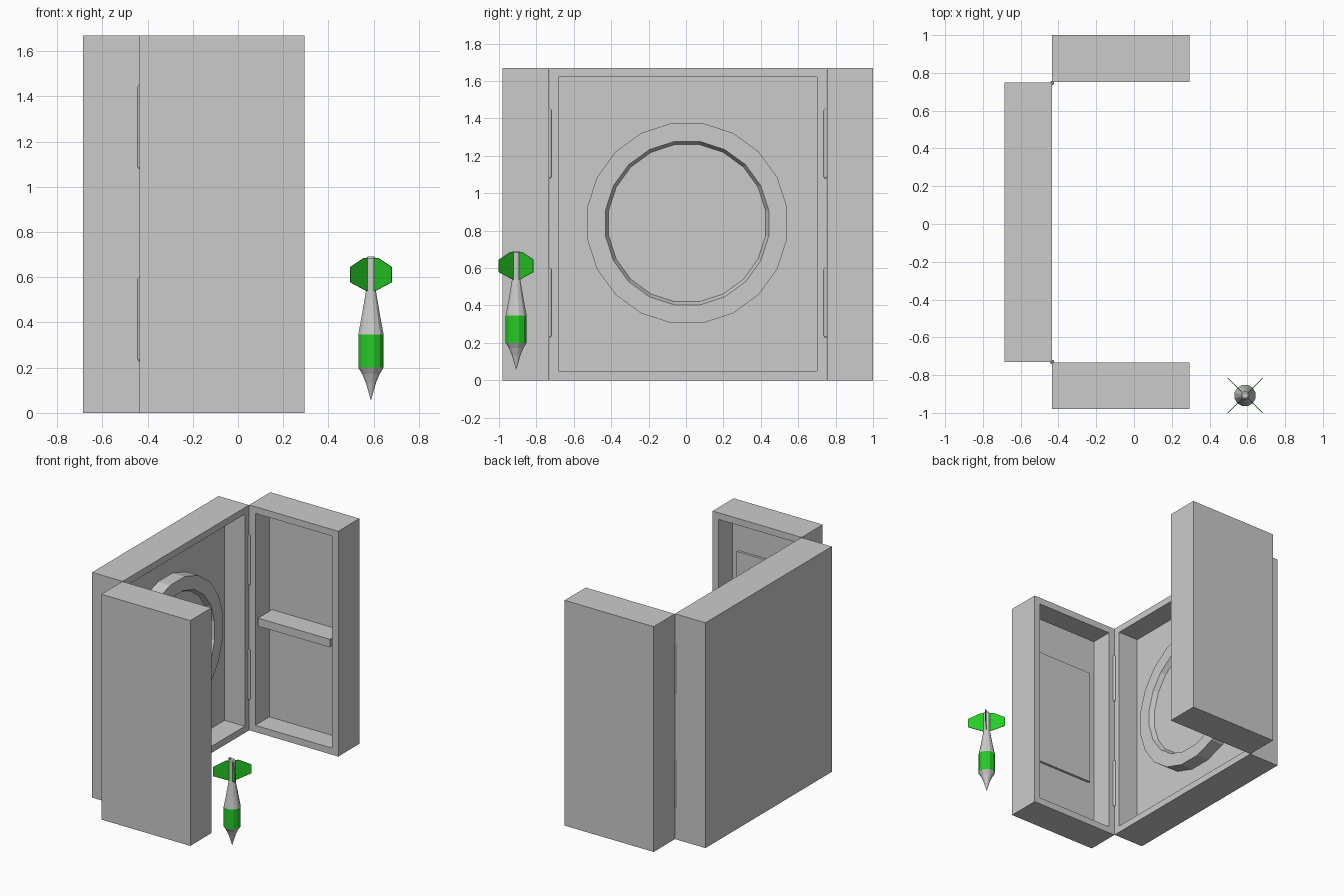
import bpy, bmesh, math
from mathutils import Vector, Matrix

if "Cube" in bpy.data.objects:
    bpy.data.objects.remove(bpy.data.objects["Cube"])

green = bpy.data.materials.new("green")
green.diffuse_color = (0.02, 0.6, 0.02, 1)
green.use_nodes = True
green.node_tree.nodes["Principled BSDF"].inputs["Base Color"].default_value = green.diffuse_color


def finish(name, bm, mat=None):
    bmesh.ops.recalc_face_normals(bm, faces=bm.faces[:])
    mesh = bpy.data.meshes.new(name)
    bm.to_mesh(mesh)
    bm.free()
    ob = bpy.data.objects.new(name, mesh)
    bpy.context.collection.objects.link(ob)
    if mat:
        mesh.materials.append(mat)
    return ob


def cube_bm(lo, hi):
    lo, hi = Vector(lo), Vector(hi)
    bm = bmesh.new()
    m = Matrix.Translation((lo + hi) / 2) @ Matrix.Diagonal((*(hi - lo), 1))
    bmesh.ops.create_cube(bm, size=1, matrix=m)
    bm.normal_update()
    return bm


def box(name, lo, hi):
    return finish(name, cube_bm(lo, hi))


def tray(name, lo, hi, facing, border=0.07, depth=0.165):
    """Solid box with a square recess sunk into the side that faces `facing`."""
    d = Vector(facing)
    bm = cube_bm(lo, hi)
    face = max(bm.faces, key=lambda f: f.normal.dot(d))
    bmesh.ops.inset_individual(bm, faces=[face], thickness=border)
    floor = bmesh.ops.extrude_discrete_faces(bm, faces=[face])["faces"][0]
    bmesh.ops.translate(bm, verts=floor.verts[:], vec=-d * depth)
    return finish(name, bm)


def lathe(name, profile, sides, matrix, mat=None):
    """Turn (radius, height) points about z; radius 0 makes a pole, open ends are capped."""
    bm = bmesh.new()
    rings = []
    for r, h in profile:
        if r == 0:
            rings.append([bm.verts.new((0, 0, h))] * sides)
        else:
            angles = [2 * math.pi * (i + 0.5) / sides for i in range(sides)]
            rings.append([bm.verts.new((r * math.cos(a), r * math.sin(a), h)) for a in angles])
    for a, b in zip(rings, rings[1:]):
        for i in range(sides):
            j = (i + 1) % sides
            bm.faces.new(list(dict.fromkeys((a[i], a[j], b[j], b[i]))))
    for ring in (rings[0], rings[-1]):
        if ring[0] is not ring[1]:
            bm.faces.new(ring)
    bm.transform(matrix)
    return finish(name, bm, mat)


H = 1.67
FRONT = -0.435          # open side of the cabinet
Y0, Y1 = -0.73, 0.75    # cabinet sides

# Cabinet and the two opened doors
tray("cabinet", (-0.685, Y0, 0), (FRONT, Y1, H), (1, 0, 0))
tray("score_door", (FRONT, Y0 - 0.25, 0), (0.295, Y0 - 0.003, H), (0, 1, 0))
tray("shelf_door", (FRONT, Y1 + 0.003, 0), (0.295, Y1 + 0.25, H), (0, -1, 0))

# Door fittings
box("door_shelf", (-0.365, Y1 + 0.004, 0.79), (0.225, Y1 + 0.168, 0.85))
box("score_panel", (-0.335, Y0 - 0.17, 0.46), (0.2, Y0 - 0.15, 1.34))

# Hinge barrels
for y in (Y0, Y1 - 0.003):
    for z in (0.23, 1.08):
        lathe("hinge", [(0.006, 0), (0.011, 0.008), (0.011, 0.362), (0.006, 0.37)], 12,
              Matrix.Translation((FRONT + 0.002, y, z)))

# Round target: raised 20-sided ring with a shallow sunken face
lathe("target_board", [(0.541, 0), (0.541, 0.1), (0.442, 0.1), (0.425, 0.065)], 20,
      Matrix.Translation((-0.601, 0.006, 0.84)) @ Matrix.Rotation(math.pi / 2, 4, 'Y'))

# Dart: point, barrel, shaft
place = Matrix.Translation((0.588, -0.908, 0))
lathe("dart_point", [(0, 0.055), (0.012, 0.095), (0.024, 0.135), (0.04, 0.172), (0.058, 0.2)], 12, place)
lathe("dart_barrel", [(0.058, 0.2), (0.058, 0.347)], 12, place, green)
lathe("dart_shaft", [(0.058, 0.347), (0.042, 0.43), (0.023, 0.54), (0.023, 0.683), (0.015, 0.692)], 12, place)

# Four diagonal flights
outline = [(0.01, 0.535), (0.03, 0.54), (0.13, 0.578), (0.13, 0.645), (0.045, 0.685), (0.01, 0.685)]
for k in range(4):
    bm = bmesh.new()
    f = bm.faces.new([bm.verts.new((r, -0.002, z)) for r, z in outline])
    new = bmesh.ops.extrude_face_region(bm, geom=[f])["geom"]
    bmesh.ops.translate(bm, verts=[v for v in new if isinstance(v, bmesh.types.BMVert)], vec=(0, 0.004, 0))
    bm.transform(place @ Matrix.Rotation(math.pi / 4 + k * math.pi / 2, 4, 'Z'))
    # keep the base face so each flight is a closed solid
    if not f.is_valid or f not in bm.faces[:]:
        bmesh.ops.holes_fill(bm, edges=bm.edges[:])
    finish("dart_flight", bm, green)
